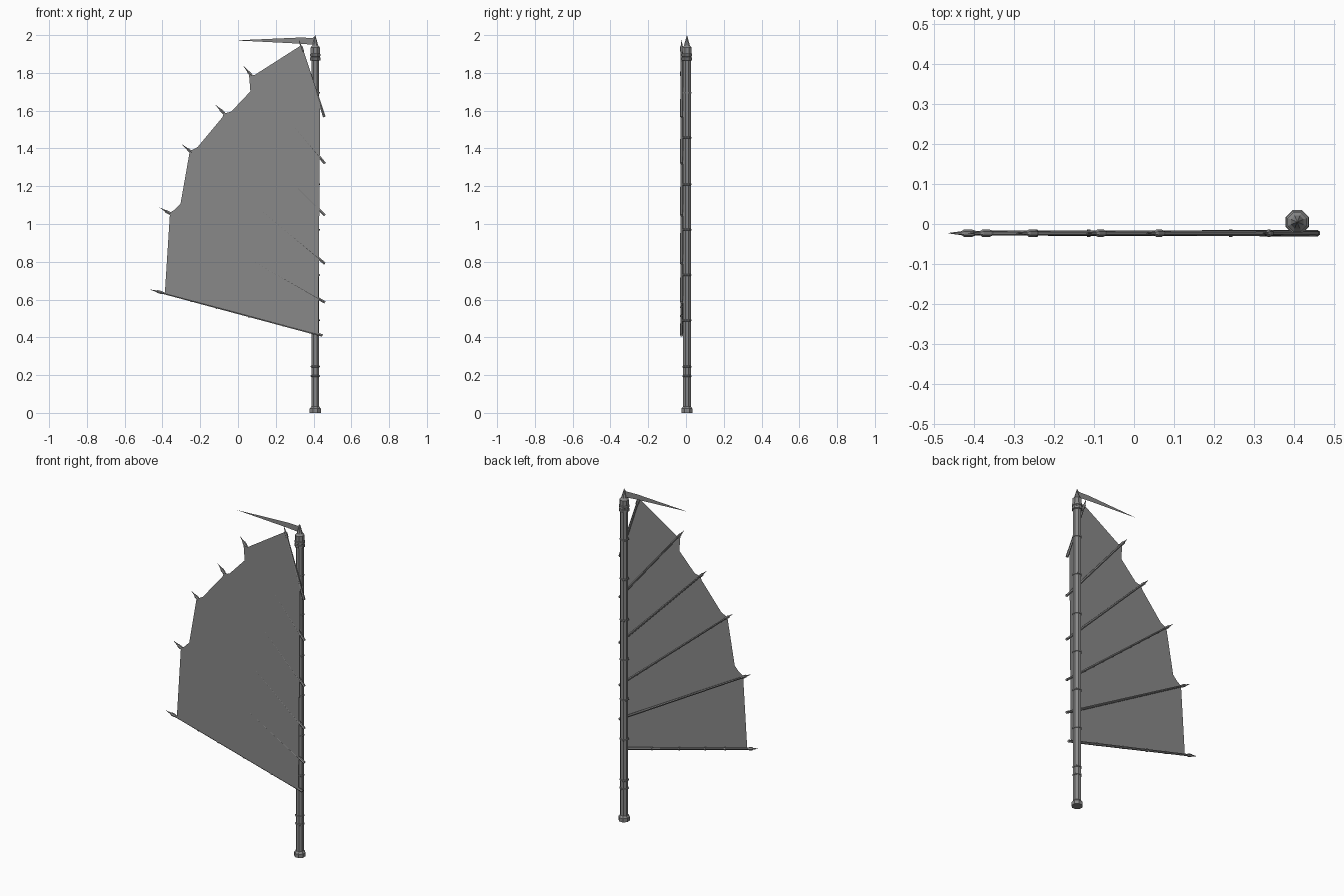
import bpy, bmesh, math
from mathutils import Vector

cube = bpy.data.objects.get("Cube")
if cube:
    bpy.data.objects.remove(cube, do_unlink=True)

GREY = (0.25, 0.25, 0.25, 1)
mat = bpy.data.materials.new("mid grey")
mat.use_nodes = True
mat.diffuse_color = GREY
mat.node_tree.nodes["Principled BSDF"].inputs["Base Color"].default_value = GREY

POLE_X, POLE_Y = 0.409, 0.005
RIB_Y, SAIL_Y = -0.023, -0.03


def finish(name, bm):
    mesh = bpy.data.meshes.new(name)
    bm.to_mesh(mesh)
    bm.free()
    mesh.materials.append(mat)
    obj = bpy.data.objects.new(name, mesh)
    bpy.context.collection.objects.link(obj)
    return obj


def lathe(name, start, end, profile, sides):
    """Turn (distance, radius) pairs around the line from start to end."""
    start, end = Vector(start), Vector(end)
    axis = (end - start).normalized()
    side = axis.cross(Vector((0, 1, 0))).normalized()
    other = axis.cross(side)
    bm = bmesh.new()
    rings = []
    for dist, radius in profile:
        ring = []
        for i in range(sides):
            a = (i + 0.5) * math.tau / sides
            ring.append(bm.verts.new(start + axis * dist
                        + (side * math.cos(a) + other * math.sin(a)) * radius))
        rings.append(ring)
    for low, high in zip(rings, rings[1:]):
        for i in range(sides):
            j = (i + 1) % sides
            bm.faces.new((low[i], low[j], high[j], high[i]))
    bm.faces.new(rings[0][::-1])
    bm.faces.new(rings[-1])
    bmesh.ops.recalc_face_normals(bm, faces=bm.faces)
    return finish(name, bm)


def flat_plate(name, points, y):
    bm = bmesh.new()
    face = bm.faces.new([bm.verts.new((x, y, z)) for x, z in points])
    if face.normal.y > 0:
        face.normal_flip()
    bmesh.ops.triangulate(bm, faces=bm.faces)
    return finish(name, bm)


def arc(a, m, b, steps=12):
    """Points on the circle through a, m and b, leaving out b."""
    (ax, ay), (mx, my), (bx, by) = a, m, b
    d = 2 * (ax * (my - by) + mx * (by - ay) + bx * (ay - my))
    sa, sm, sb = ax * ax + ay * ay, mx * mx + my * my, bx * bx + by * by
    cx = (sa * (my - by) + sm * (by - ay) + sb * (ay - my)) / d
    cy = (sa * (bx - mx) + sm * (ax - bx) + sb * (mx - ax)) / d
    r = math.hypot(ax - cx, ay - cy)
    a0, am, a1 = (math.atan2(y - cy, x - cx) for x, y in (a, m, b))
    sweep = (a1 - a0) % math.tau
    if (am - a0) % math.tau > sweep:
        sweep -= math.tau
    return [(cx + r * math.cos(a0 + sweep * i / steps),
             cy + r * math.sin(a0 + sweep * i / steps)) for i in range(steps)]


# Pole with foot, collar and pointed finial
SHAFT = 0.0225
lathe("pole", (POLE_X, POLE_Y, 0), (POLE_X, POLE_Y, 2),
      [(0, 0.032), (0.022, 0.032), (0.034, SHAFT), (1.865, SHAFT),
       (1.867, 0.03), (1.88, 0.03), (1.882, 0.027), (1.888, 0.027),
       (1.89, 0.03), (1.9, 0.03), (1.903, 0.026), (1.935, 0.026),
       (1.945, 0.017), (2.0, 0.0005)], 8)

# Rings along the shaft
for z in (0.195, 0.245, 0.49, 0.73, 0.97, 1.21, 1.457, 1.695):
    lathe("pole_ring", (POLE_X, POLE_Y, z - 0.005), (POLE_X, POLE_Y, z + 0.005),
          [(0, SHAFT), (0.002, 0.026), (0.008, 0.026), (0.01, SHAFT)], 8)

# Flat blade at the top
flat_plate("top_blade", [(-0.013, 1.972), (0.325, 1.955), (POLE_X, 1.948),
                         (POLE_X, 1.996), (0.395, 1.985), (0.325, 1.987)], POLE_Y)

# Ribs: inner end and pointed tip
ribs = [((0.447, 0.41), (-0.465, 0.653)), ((0.46, 0.585), (-0.415, 1.087)),
        ((0.46, 0.79), (-0.295, 1.42)), ((0.46, 1.045), (-0.12, 1.632)),
        ((0.46, 1.32), (0.03, 1.835)), ((0.457, 1.567), (0.322, 1.975))]
for n, ((x0, z0), (x1, z1)) in enumerate(ribs):
    start, end = Vector((x0, RIB_Y, z0)), Vector((x1, RIB_Y, z1))
    size = (end - start).length
    lathe("rib", start, end,
          [(0, 0.008), (size - 0.07, 0.006), (size - 0.062, 0.009),
           (size - 0.04, 0.009), (size - 0.034, 0.005), (size, 0.0005)], 6)
    if n == 0:
        # Bands on the lowest rib
        for f in (0.22, 0.42, 0.61, 0.755):
            p = start.lerp(end, f)
            lathe("rib_band", p, end, [(0, 0.0095), (0.008, 0.0095)], 6)

# Sail with a scalloped outer edge
corners = [(-0.387, 0.637), (-0.36, 1.06), (-0.255, 1.387),
           (-0.075, 1.587), (0.058, 1.797), (0.335, 1.925)]
hollows = [(-0.336, 0.86), (-0.25, 1.183), (-0.145, 1.463),
           (0.04, 1.648), (0.198, 1.787)]
outline = [(0.425, 0.416)]
for a, m, b in zip(corners, hollows, corners[1:]):
    outline += arc(a, m, b)
outline += [corners[-1], (0.333, 1.945), (0.435, 1.635)]
flat_plate("sail", outline, SAIL_Y)
